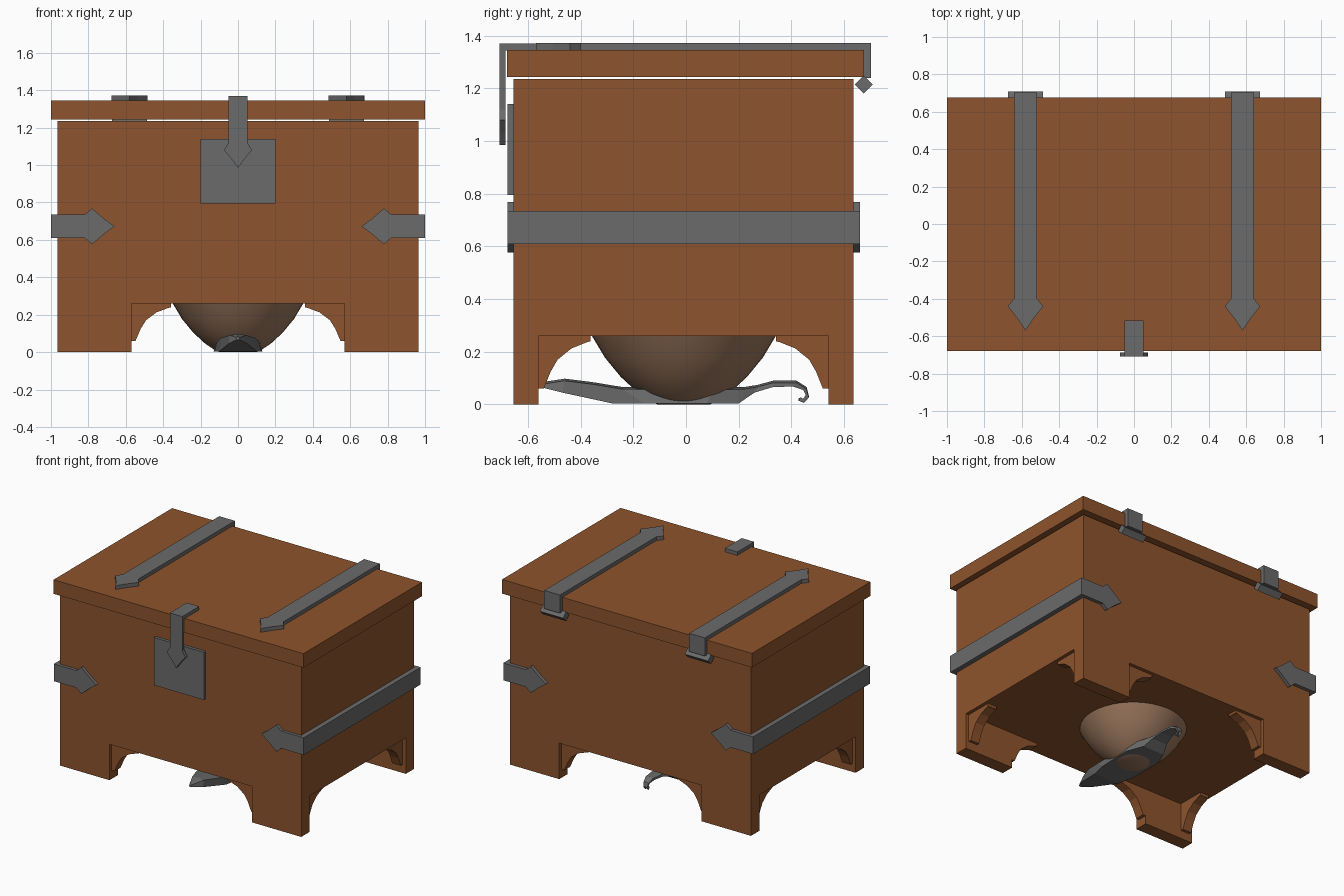
import bpy, bmesh, math

if "Cube" in bpy.data.objects:
    bpy.data.objects.remove(bpy.data.objects["Cube"])


def material(name, rgb):
    m = bpy.data.materials.new(name)
    m.diffuse_color = (*rgb, 1)
    m.use_nodes = True
    m.node_tree.nodes["Principled BSDF"].inputs["Base Color"].default_value = m.diffuse_color
    return m


WOOD = material("brown wood", (0.27, 0.088, 0.026))
IRON = material("grey iron", (0.145, 0.145, 0.145))
CLAY = material("tan bowl", (0.33, 0.185, 0.11))


def finish(name, bm, mat):
    bmesh.ops.recalc_face_normals(bm, faces=bm.faces)
    me = bpy.data.meshes.new(name)
    bm.to_mesh(me)
    bm.free()
    me.materials.append(mat)
    ob = bpy.data.objects.new(name, me)
    bpy.context.collection.objects.link(ob)
    return ob


def prism(name, pts, axis, lo, hi, mat):
    """Extrude a 2D outline along an axis; outline uses the other two axes in order."""
    place = {"x": lambda a, b, t: (t, a, b),
             "y": lambda a, b, t: (a, t, b),
             "z": lambda a, b, t: (a, b, t)}[axis]
    bm = bmesh.new()
    ends = [[bm.verts.new(place(a, b, t)) for a, b in pts] for t in (lo, hi)]
    bm.faces.new(ends[0])
    bm.faces.new(ends[1])
    n = len(pts)
    for i in range(n):
        j = (i + 1) % n
        bm.faces.new((ends[0][i], ends[0][j], ends[1][j], ends[1][i]))
    return finish(name, bm, mat)


def box(name, x0, x1, y0, y1, z0, z1, mat):
    return prism(name, [(x0, y0), (x1, y0), (x1, y1), (x0, y1)], "z", z0, z1, mat)


def arrow(start, neck, wide, tip, hw, hw_head):
    """Arrow-ended strap outline as (along, across) points."""
    half = [(start, hw), (neck, hw), (wide, hw_head), ((wide + tip) / 2, hw_head * 0.46)]
    return half + [(tip, 0)] + [(u, -v) for u, v in reversed(half)]


# chest body, lid
box("chest_body", -0.965, 0.965, -0.655, 0.635, 0.26, 1.235, WOOD)
box("lid", -1, 1, -0.68, 0.675, 1.243, 1.345, WOOD)

# legs with curved brackets (offset from opening edge, height)
CURVE = [(0, 0.06), (0.022, 0.06), (0.05, 0.125), (0.078, 0.17), (0.135, 0.213),
         (0.2, 0.237), (0.213, 0.24), (0.213, 0.262), (0, 0.262)]
for sx, sn in ((-1, "left"), (1, "right")):
    for sy, yo, yi, fn in ((-1, -0.655, -0.56, "front"), (1, 0.635, 0.54, "back")):
        x = sorted((sx * 0.965, sx * 0.57))
        y = sorted((yo, yi))
        box(f"{fn}_{sn}_leg", *x, *y, 0, 0.26, WOOD)
        prism(f"{fn}_{sn}_long_bracket", [(sx * (0.57 - u), z) for u, z in CURVE],
              "y", yo - sy * 0.025, yi, WOOD)
        prism(f"{fn}_{sn}_side_bracket", [(yi - sy * u * 0.93, z) for u, z in CURVE],
              "x", sx * 0.94, sx * 0.87, WOOD)

for s, sn in ((-1, "left"), (1, "right")):
    # side band wrapping to arrow ends on the front and back
    box(f"{sn}_side_band", *sorted((s * 0.96, s * 1.0)), -0.677, 0.66, 0.61, 0.735, IRON)
    ends = arrow(0.97, 0.82, 0.78, 0.66, 0.0625, 0.096)
    for fn, lo, hi in (("front", -0.677, -0.65), ("back", 0.63, 0.66)):
        prism(f"{sn}_{fn}_band_end", [(s * u, 0.6725 + v) for u, v in ends],
              "y", lo, hi, IRON)
    # lid strap with hinge
    c = s * 0.58
    prism(f"{sn}_lid_strap",
          [(c + v, u) for u, v in arrow(0.703, -0.40, -0.44, -0.57, 0.0625, 0.095)],
          "z", 1.343, 1.372, IRON)
    box(f"{sn}_strap_drop", c - 0.0625, c + 0.0625, 0.673, 0.703, 1.24, 1.345, IRON)
    r = 0.034
    prism(f"{sn}_hinge_pin", [(0.675 - r, 1.215), (0.675, 1.215 - r),
                              (0.675 + r, 1.215), (0.675, 1.215 + r)],
          "x", c - 0.093, c + 0.093, IRON)

# lock plate and hasp
box("lock_plate", -0.2, 0.2, -0.677, -0.65, 0.795, 1.14, IRON)
box("hasp_top", -0.05, 0.05, -0.708, -0.515, 1.343, 1.37, IRON)
prism("hasp", [(v, u) for u, v in arrow(1.37, 1.12, 1.08, 0.985, 0.05, 0.075)],
      "y", -0.708, -0.686, IRON)

# round bowl under the chest
PROFILE = [(0.1, 0.0), (0.125, 0.012), (0.175, 0.045), (0.24, 0.105),
           (0.30, 0.178), (0.352, 0.265)]
N = 40
bm = bmesh.new()
rings = [[bm.verts.new((r * math.cos(2 * math.pi * i / N),
                        r * math.sin(2 * math.pi * i / N) - 0.008, z))
          for i in range(N)] for r, z in PROFILE]
for a, b in zip(rings, rings[1:]):
    for i in range(N):
        j = (i + 1) % N
        bm.faces.new((a[i], a[j], b[j], b[i]))
bm.faces.new(rings[0])
bm.faces.new(rings[-1])
bowl = finish("bowl", bm, CLAY)
bpy.context.view_layer.objects.active = bowl
bowl.select_set(True)
bpy.ops.object.shade_smooth_by_angle(angle=math.radians(35))

# pointed dish with curled tail: y and z of bottom, y and z of top, half width
DISH = [(-0.552, 0.066, -0.545, 0.085, 0.008), (-0.47, 0.045, -0.46, 0.098, 0.05),
        (-0.28, 0.004, -0.35, 0.084, 0.10), (-0.16, 0.004, -0.24, 0.066, 0.125),
        (0.08, 0.004, 0.10, 0.064, 0.13), (0.20, 0.004, 0.22, 0.066, 0.085),
        (0.26, 0.045, 0.27, 0.074, 0.06), (0.33, 0.066, 0.33, 0.09, 0.045),
        (0.405, 0.068, 0.42, 0.09, 0.032), (0.445, 0.055, 0.458, 0.066, 0.022),
        (0.455, 0.034, 0.466, 0.034, 0.017), (0.444, 0.022, 0.448, 0.014, 0.014),
        (0.435, 0.027, 0.427, 0.022, 0.01)]
bm = bmesh.new()
rings = [[bm.verts.new(p) for p in ((-w, yb, zb), (w, yb, zb),
                                    (w * 0.9, yt, zt - 0.008), (0, yt, zt),
                                    (-w * 0.9, yt, zt - 0.008))]
         for yb, zb, yt, zt, w in DISH]
for a, b in zip(rings, rings[1:]):
    for i in range(5):
        j = (i + 1) % 5
        bm.faces.new((a[i], a[j], b[j], b[i]))
bm.faces.new(rings[0])
bm.faces.new(rings[-1])
finish("pointed_dish", bm, IRON)
